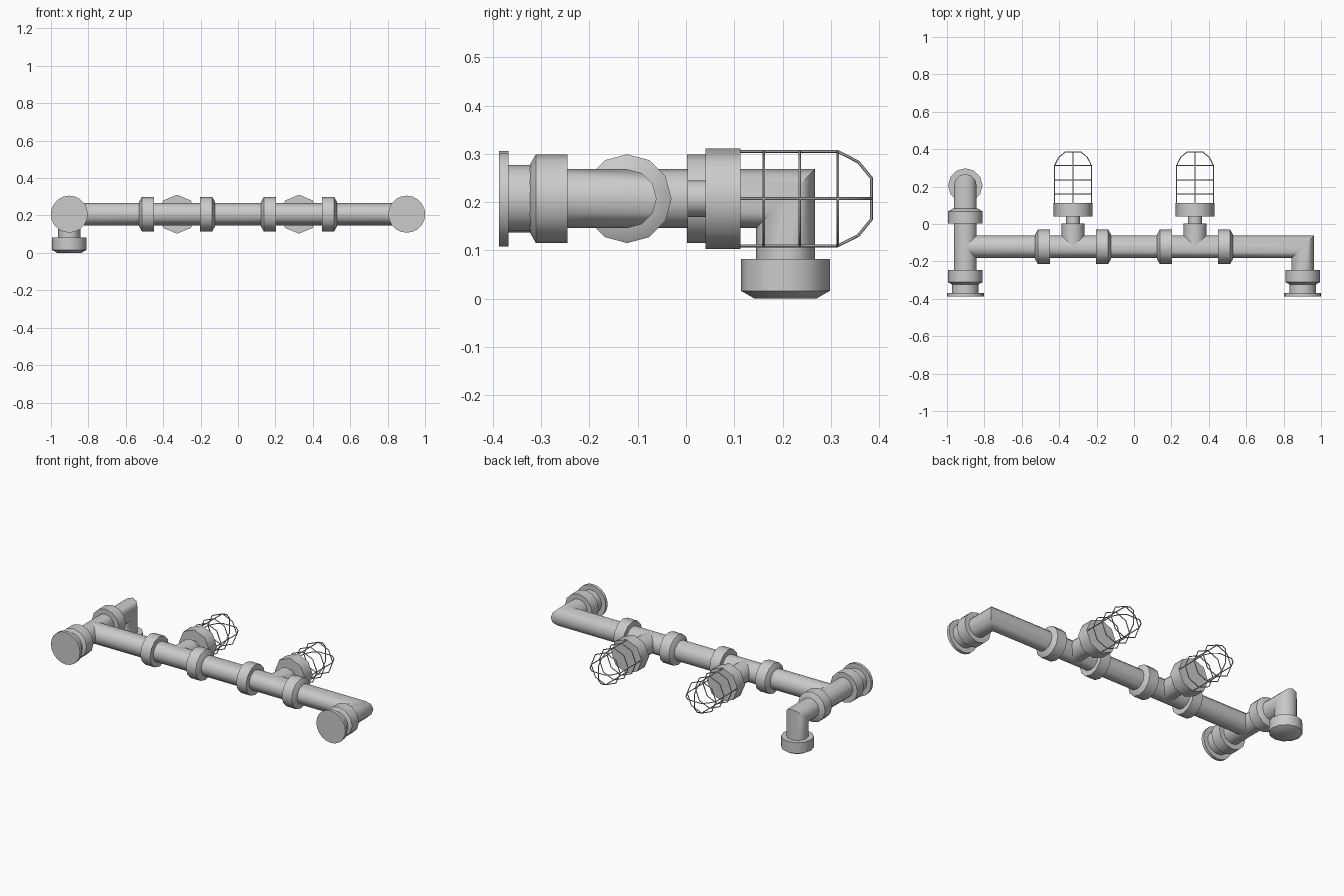
import bpy, bmesh, math
from mathutils import Vector

if "Cube" in bpy.data.objects:
    bpy.data.objects.remove(bpy.data.objects["Cube"], do_unlink=True)

grey = bpy.data.materials.new("pipe grey")
grey.use_nodes = True
grey.diffuse_color = (0.6, 0.6, 0.6, 1)
grey.node_tree.nodes["Principled BSDF"].inputs["Base Color"].default_value = (0.6, 0.6, 0.6, 1)

X, Y, Z = Vector((1, 0, 0)), Vector((0, 1, 0)), Vector((0, 0, 1))
AXIS_Z = 0.207     # height of the pipe run
MAIN_Y = -0.122    # depth of the main pipe
END_X = 0.902      # side pipes
LAMP_X = 0.326     # lamp positions
ELBOW_Y = 0.206    # drop pipe
PIPE_R, COLLAR_R = 0.061, 0.092


def circle(centre, direction, radius, sides):
    """Ring of points around a direction, with a point on the main axis."""
    u = X if abs(direction.z) > 0.9 else Z
    v = direction.cross(u).normalized()
    turns = [math.tau * i / sides for i in range(sides)]
    return [centre + (u * math.cos(a) + v * math.sin(a)) * radius for a in turns]


def skin(name, rings, angle=40):
    """Join rings of points into a capped solid."""
    bm = bmesh.new()
    loops = [[bm.verts.new(p) for p in ring] for ring in rings]
    n = len(loops[0])
    for a, b in zip(loops, loops[1:]):
        for i in range(n):
            j = (i + 1) % n
            bm.faces.new((a[i], a[j], b[j], b[i]))
    bm.faces.new(loops[0])
    bm.faces.new(loops[-1])
    bmesh.ops.recalc_face_normals(bm, faces=bm.faces[:])
    mesh = bpy.data.meshes.new(name)
    bm.to_mesh(mesh)
    bm.free()
    obj = bpy.data.objects.new(name, mesh)
    bpy.context.collection.objects.link(obj)
    finish(obj, angle)
    return obj


def finish(obj, angle=40):
    obj.data.materials.append(grey)
    bpy.ops.object.select_all(action="DESELECT")
    obj.select_set(True)
    bpy.context.view_layer.objects.active = obj
    bpy.ops.object.shade_smooth_by_angle(angle=math.radians(angle))


def turned(name, origin, direction, profile, sides=12, angle=40):
    """Solid of revolution; profile is (distance along, radius)."""
    origin = Vector(origin)
    return skin(name, [circle(origin + direction * t, direction, r, sides)
                       for t, r in profile], angle)


def swept(name, path, radius, sides=12):
    """Tube along a path with sharp mitred corners."""
    pts = [Vector(p) for p in path]
    dirs = [(b - a).normalized() for a, b in zip(pts, pts[1:])]
    rings = [circle(pts[0], dirs[0], radius, sides)]
    for i, d in enumerate(dirs):
        normal = d + dirs[i + 1] if i + 1 < len(dirs) else d
        rings.append([p + d * ((pts[i + 1] - p).dot(normal) / d.dot(normal))
                      for p in rings[-1]])
    return skin(name, rings)


def collar(name, origin, direction):
    """Pipe collar, chamfered at its far end."""
    turned(name, origin, direction,
           [(0, COLLAR_R), (0.066, COLLAR_R), (0.082, 0.064)])


# Pipe runs
swept("main_pipe", [(-END_X, MAIN_Y, AXIS_Z), (END_X, MAIN_Y, AXIS_Z),
                    (END_X, -0.26, AXIS_Z)], PIPE_R)
swept("side_pipe", [(-END_X, -0.26, AXIS_Z), (-END_X, ELBOW_Y, AXIS_Z),
                    (-END_X, ELBOW_Y, 0.07)], PIPE_R)
collar("side_pipe_collar", (-END_X, 0.002, AXIS_Z), Y)
collar("drop_pipe_collar", (-END_X, ELBOW_Y, 0.082), -Z)

# Wall fittings at both ends
for side, x in (("right", -END_X), ("left", END_X)):
    collar(side + "_end_collar", (x, -0.245, AXIS_Z), -Y)
    turned(side + "_end_neck", (x, -0.31, AXIS_Z), -Y, [(0, 0.07), (0.06, 0.07)], 20)
    turned(side + "_wall_flange", (x, -0.368, AXIS_Z), -Y,
           [(0, 0.099), (0.019, 0.099)], 20)

# Lamps on their tee fittings
for side, x in (("right", -LAMP_X), ("left", LAMP_X)):
    for end, d in (("outer", -X), ("inner", X)):
        collar(f"{side}_tee_{end}_collar", Vector((x, MAIN_Y, AXIS_Z)) + d * 0.122, d)
    turned(side + "_tee_branch", (x, MAIN_Y, AXIS_Z), Y, [(0, PIPE_R), (0.126, PIPE_R)])
    turned(side + "_lamp_neck", (x, 0, AXIS_Z), Y, [(0, 0.038), (0.05, 0.038)])
    turned(side + "_lamp_base", (x, 0.04, AXIS_Z), Y, [(0, 0.104), (0.073, 0.104)], 8, 50)

    # Wire cage: two crossed hoops and three rings
    half = [(0.11, 0.098), (0.314, 0.098), (0.357, 0.076), (0.384, 0.043)]
    hoop = [(y, -r) for y, r in half] + half[::-1]
    for label, d in (("flat", X), ("upright", Z)):
        swept(f"{side}_cage_{label}_hoop",
              [Vector((x, y, AXIS_Z)) + d * r for y, r in hoop], 0.003, 6)
    for i, y in enumerate((0.161, 0.236, 0.314)):
        bpy.ops.mesh.primitive_torus_add(
            major_segments=8, minor_segments=6, major_radius=0.098, minor_radius=0.003,
            location=(x, y, AXIS_Z), rotation=(math.pi / 2, 0, 0))
        ring = bpy.context.object
        ring.name = f"{side}_cage_ring_{i + 1}"
        finish(ring)
